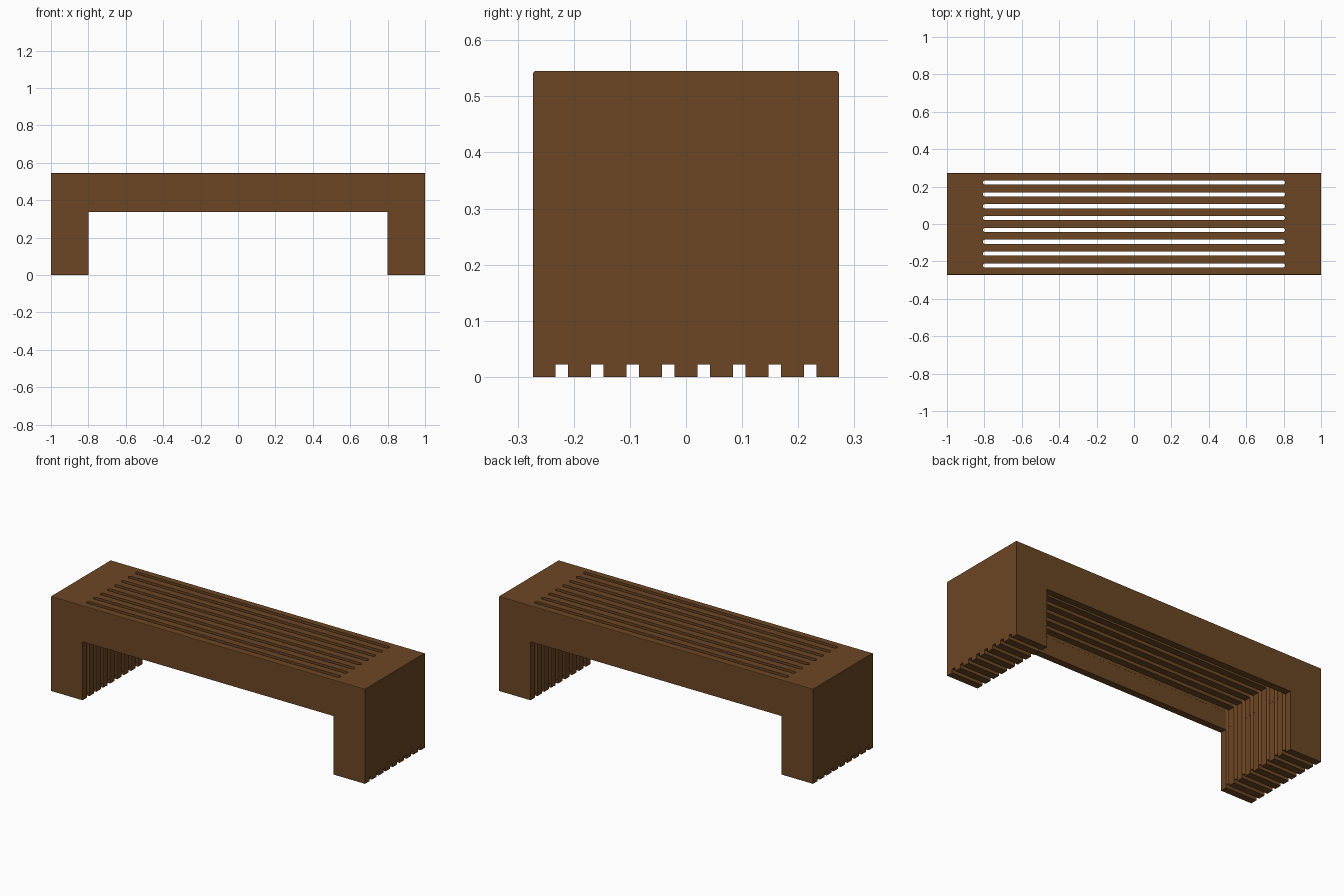
import bpy, bmesh, math

if "Cube" in bpy.data.objects:
    bpy.data.objects.remove(bpy.data.objects["Cube"])

wood = bpy.data.materials.new("brown_wood")
wood.diffuse_color = (0.150, 0.061, 0.017, 1)
wood.use_nodes = True
wood.node_tree.nodes["Principled BSDF"].inputs["Base Color"].default_value = wood.diffuse_color

L, W, H = 1.0, 0.2725, 0.545      # half length, half width, height
LEG, RAIL, CEIL = 0.8, 0.337, 0.44  # inner leg face, rail underside, slat underside
PITCH, GAP = 0.0633, 0.023        # slat spacing and slot width


def prism(name, pts, direction):
    """Extrude a closed outline of 3D points along a direction."""
    bm = bmesh.new()
    face = bm.faces.new([bm.verts.new(p) for p in pts])
    ext = bmesh.ops.extrude_face_region(bm, geom=[face])
    bmesh.ops.translate(bm, vec=direction,
                        verts=[v for v in ext["geom"] if isinstance(v, bmesh.types.BMVert)])
    bmesh.ops.recalc_face_normals(bm, faces=bm.faces)
    me = bpy.data.meshes.new(name)
    bm.to_mesh(me)
    bm.free()
    me.materials.append(wood)
    ob = bpy.data.objects.new(name, me)
    bpy.context.collection.objects.link(ob)
    return ob


def box(name, x, y, z0, z1):
    return prism(name, [(-x, y[0], z0), (x, y[0], z0), (x, y[1], z0), (-x, y[1], z0)],
                 (0, 0, z1 - z0))


def cut(target, cutter):
    mod = target.modifiers.new("cut", 'BOOLEAN')
    mod.operation, mod.solver, mod.object = 'DIFFERENCE', 'EXACT', cutter
    bpy.context.view_layer.objects.active = target
    bpy.ops.object.modifier_apply(modifier=mod.name)
    bpy.data.objects.remove(cutter)


# bench body: bridge-shaped profile extruded across the depth
outline = [(-L, 0), (-L, H), (L, H), (L, 0), (LEG, 0), (LEG, RAIL), (-LEG, RAIL), (-LEG, 0)]
bench = prism("slatted_bench", [(x, -W, z) for x, z in outline], (0, 2 * W, 0))

# softened long top edges
bm = bmesh.new()
bm.from_mesh(bench.data)
edges = [e for e in bm.edges if all(v.co.z > H - 1e-4 for v in e.verts)
         and abs(e.verts[0].co.y - e.verts[1].co.y) < 1e-4]
bmesh.ops.bevel(bm, geom=edges, offset=0.004, segments=2, profile=0.5, affect='EDGES')
bm.to_mesh(bench.data)
bm.free()

# recess that leaves the inner slats thinner than the outer rails
cut(bench, box("recess_cutter", LEG - 0.0003, (-0.2335, 0.2335), RAIL - 0.1, CEIL))

# slots between slats (also grooving the legs) and notches under the legs
for i in range(8):
    yc, r, xs = (i - 3.5) * PITCH, GAP / 2, 0.808 - GAP / 2
    ring = []
    for side in (1, -1):
        for k in range(7):
            a = -math.pi / 2 + math.pi * k / 6
            ring.append((side * (xs + r * math.cos(a)), yc + side * r * math.sin(a), -0.1))
    cut(bench, prism("slot_cutter", ring, (0, 0, 1)))
    cut(bench, box("notch_cutter", 1.1, (yc - r + 0.0002, yc + r - 0.0002), -0.05, 0.022))
